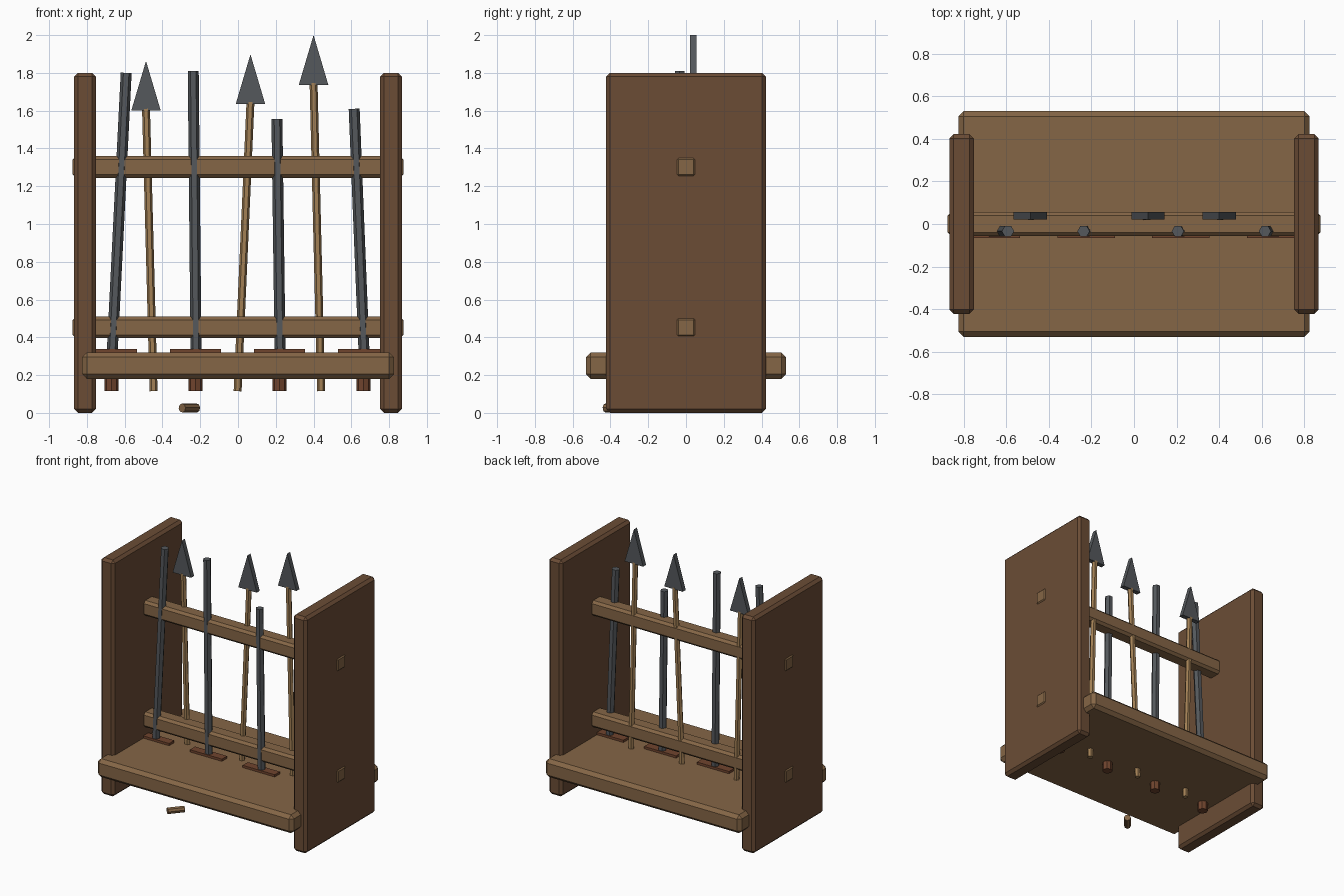
import bpy, bmesh, math
from mathutils import Matrix, Vector

if "Cube" in bpy.data.objects:
    bpy.data.objects.remove(bpy.data.objects["Cube"])


def material(name, rgb):
    m = bpy.data.materials.new(name)
    m.diffuse_color = (*rgb, 1)
    m.use_nodes = True
    m.node_tree.nodes["Principled BSDF"].inputs["Base Color"].default_value = m.diffuse_color
    return m


DARK = material("dark_wood", (0.147, 0.073, 0.036))
OAK = material("oak", (0.235, 0.133, 0.061))
POLE = material("pale_wood", (0.36, 0.215, 0.09))
IRON = material("iron", (0.09, 0.098, 0.107))
GRIP = material("leather", (0.162, 0.058, 0.027))


def finish(name, bm, mat):
    me = bpy.data.meshes.new(name)
    bmesh.ops.recalc_face_normals(bm, faces=bm.faces)
    bm.to_mesh(me)
    bm.free()
    me.materials.append(mat)
    ob = bpy.data.objects.new(name, me)
    bpy.context.collection.objects.link(ob)
    return ob


def box(name, centre, size, mat, chamfer=0.0):
    bm = bmesh.new()
    bmesh.ops.create_cube(bm, size=1, matrix=Matrix.Translation(centre) @ Matrix.Diagonal((*size, 1)))
    if chamfer:
        bmesh.ops.bevel(bm, geom=bm.edges[:], offset=chamfer, segments=1, affect='EDGES')
    return finish(name, bm, mat)


def rod(name, a, b, radius, sides, mat):
    a, b = Vector(a), Vector(b)
    d = b - a
    mtx = (Matrix.Translation((a + b) / 2) @ Vector((0, 0, 1)).rotation_difference(d).to_matrix().to_4x4()
           @ Matrix.Rotation(math.pi / 2, 4, 'Z'))
    bm = bmesh.new()
    bmesh.ops.create_cone(bm, cap_ends=True, segments=sides, radius1=radius, radius2=radius,
                          depth=d.length, matrix=mtx)
    return finish(name, bm, mat)


# Rack frame
for side, s in (("left", -1), ("right", 1)):
    box(f"{side}_side_panel", (s * 0.81, 0, 0.9), (0.115, 0.845, 1.8), DARK, 0.02)
box("bottom_shelf", (0, 0, 0.25), (1.65, 1.06, 0.14), OAK, 0.025)
for label, z in (("lower", 0.453), ("upper", 1.302)):
    box(f"{label}_rail", (0, 0, z), (1.75, 0.115, 0.115), OAK, 0.018)

# Swords: bottom x, top x, top z
SY = -0.034
for i, (x, tx, tz) in enumerate([(-0.67, -0.592, 1.8), (-0.225, -0.237, 1.81),
                                 (0.22, 0.206, 1.555), (0.665, 0.615, 1.61)], 1):
    rod(f"sword_grip_{i}", (x, SY, 0.115), (x, SY, 0.32), 0.037, 8, GRIP)
    box(f"sword_guard_{i}", (x, SY, 0.315), (0.27, 0.062, 0.045), GRIP)
    rod(f"sword_blade_{i}", (x + 0.003, SY, 0.3), (tx, SY, tz), 0.029, 6, IRON)

# Spears: bottom x, head x, head base z
PY = 0.038
for i, (x, hx, hz) in enumerate([(-0.447, -0.487, 1.6), (-0.002, 0.066, 1.635), (0.44, 0.4, 1.737)], 1):
    rod(f"spear_shaft_{i}", (x, PY, 0.115), (hx, PY, hz + 0.01), 0.021, 6, POLE)
    bm = bmesh.new()
    tri = bm.faces.new([bm.verts.new((hx + dx, PY - 0.018, hz + dz))
                        for dx, dz in ((-0.078, 0), (0.078, 0), (0, 0.263))])
    ext = bmesh.ops.extrude_face_region(bm, geom=[tri])
    bmesh.ops.translate(bm, vec=(0, 0.036, 0),
                        verts=[v for v in ext["geom"] if isinstance(v, bmesh.types.BMVert)])
    # Closed prism: restore the front face if the extrusion moved it
    if len(bm.faces) < 5:
        bmesh.ops.holes_fill(bm, edges=bm.edges[:])
    finish(f"spear_head_{i}", bm, IRON)

# Loose peg lying on the floor
rod("loose_peg", (-0.296, -0.426, 0.026), (-0.219, -0.334, 0.026), 0.024, 8, OAK)
